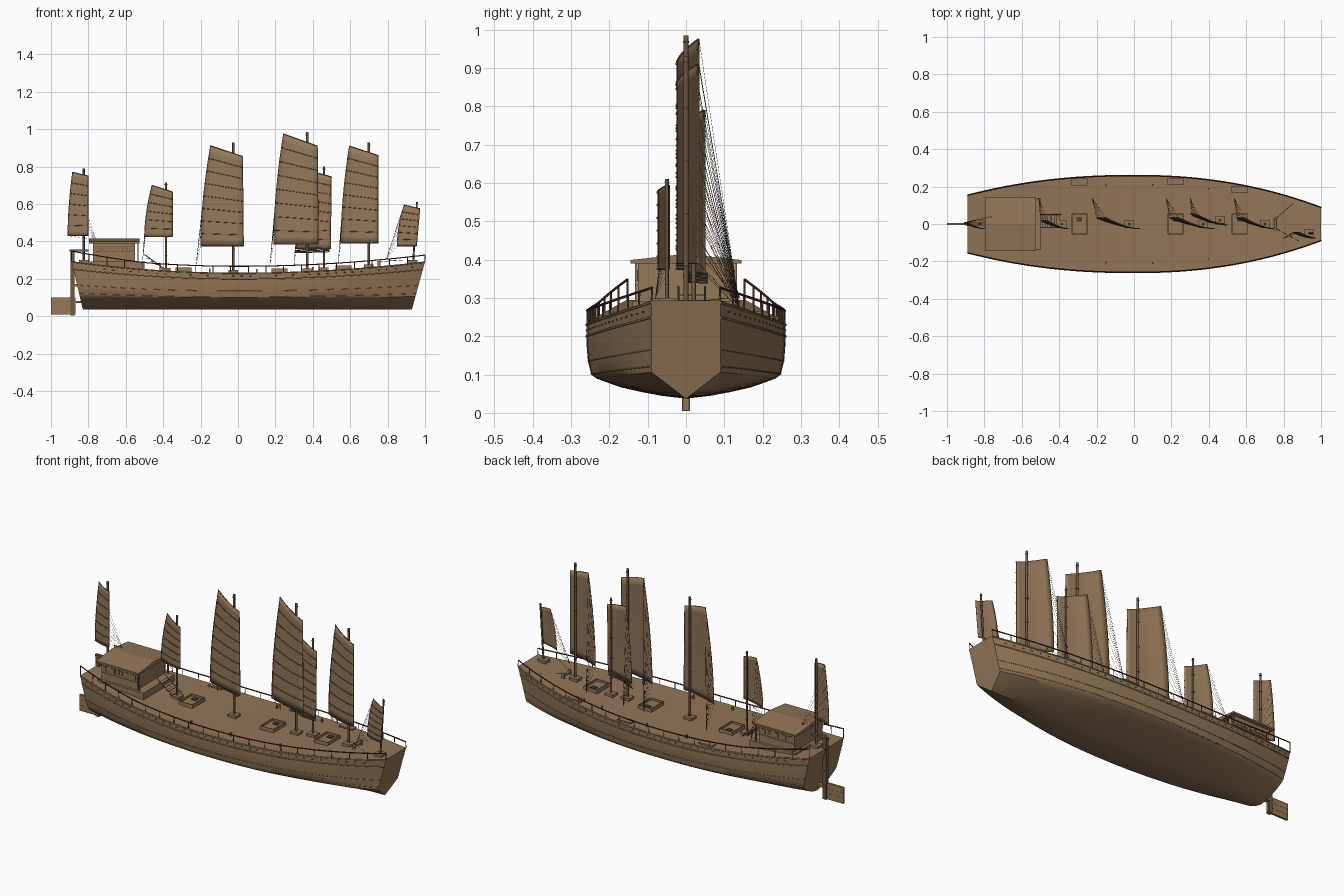
import bpy, bmesh, math
from mathutils import Vector

cube = bpy.data.objects.get("Cube")
if cube:
    bpy.data.objects.remove(cube)


def material(name, rgb):
    m = bpy.data.materials.new(name)
    m.use_nodes = True
    m.diffuse_color = (*rgb, 1)
    m.node_tree.nodes["Principled BSDF"].inputs["Base Color"].default_value = (*rgb, 1)
    return m


HULL = material("hull_wood", (0.3, 0.19, 0.097))
DECK = material("deck_wood", (0.29, 0.18, 0.097))
SAIL = material("sail_cloth", (0.295, 0.188, 0.1))
DARK = material("dark_wood", (0.075, 0.045, 0.025))
SPAR = material("spar_wood", (0.16, 0.1, 0.054))
RAIL = material("red_rail", (0.11, 0.016, 0.012))
ROPE = material("rope", (0.09, 0.057, 0.033))


def add_mesh(name, bm, *mats):
    me = bpy.data.meshes.new(name)
    bmesh.ops.recalc_face_normals(bm, faces=bm.faces)
    bm.to_mesh(me)
    bm.free()
    for m in mats:
        me.materials.append(m)
    ob = bpy.data.objects.new(name, me)
    bpy.context.collection.objects.link(ob)
    return ob


def smooth(ob, angle):
    bpy.ops.object.select_all(action='DESELECT')
    ob.select_set(True)
    bpy.context.view_layer.objects.active = ob
    bpy.ops.object.shade_smooth_by_angle(angle=math.radians(angle))


def boxes(name, spans, mat):
    """One object from boxes given as (x0, x1, y0, y1, z0, z1)."""
    bm = bmesh.new()
    for x0, x1, y0, y1, z0, z1 in spans:
        vs = bmesh.ops.create_cube(bm, size=1)["verts"]
        for v in vs:
            v.co = ((x0 + x1) / 2 + v.co.x * (x1 - x0), (y0 + y1) / 2 + v.co.y * (y1 - y0),
                    (z0 + z1) / 2 + v.co.z * (z1 - z0))
    return add_mesh(name, bm, mat)


def lines(name, paths, radius, mat, res=0):
    """Round bars or ropes along paths."""
    cu = bpy.data.curves.new(name, 'CURVE')
    cu.dimensions = '3D'
    cu.bevel_depth, cu.bevel_resolution, cu.use_fill_caps = radius, res, True
    for path in paths:
        sp = cu.splines.new('POLY')
        sp.points.add(len(path) - 1)
        for p, co in zip(sp.points, path):
            p.co = (*co, 1)
    cu.materials.append(mat)
    ob = bpy.data.objects.new(name, cu)
    bpy.context.collection.objects.link(ob)
    return ob


# Hull shape: sheer line, beam and section, sharpening to a V at the bow
KEEL = 0.037
SECTION = [(0, 0), (.25, .04), (.45, .09), (.65, .15), (.8, .22), (.9, .27),
           (.95, .32), (.985, .5), (1, .75), (1, 1)]


def sheer(x):
    return 0.233 + (0.06 if x > 0 else 0.078) * x * x


def beam(x):
    return 0.26 - (0.17 if x > 0 else 0.136) * abs(x) ** 2.2


def hull_point(x, wf, zf, side=1):
    bottom = -0.83 + (x + 0.89) * 1.76 / 1.89
    wf += (min(1, zf / .27) - wf) * max(0, (x - .6) / .4)
    return Vector((bottom + (x - bottom) * zf, side * wf * beam(x), KEEL + (sheer(x) - KEEL) * zf))


def side_point(x, zf, side):
    for (w0, z0), (w1, z1) in zip(SECTION, SECTION[1:]):
        if z0 <= zf <= z1:
            return hull_point(x, w0 + (w1 - w0) * (zf - z0) / (z1 - z0), zf, side)


N = 40
STATIONS = [-0.89 + 1.89 * i / N for i in range(N + 1)]
bm = bmesh.new()
rings = []
for x in STATIONS:
    right = [bm.verts.new(hull_point(x, w, z, -1)) for w, z in reversed(SECTION)]
    left = [bm.verts.new(hull_point(x, w, z)) for w, z in SECTION[1:]]
    rings.append(right + left)
for a, b in zip(rings, rings[1:]):
    for i in range(len(a)):
        j = (i + 1) % len(a)
        f = bm.faces.new((a[i], a[j], b[j], b[i]))
        f.material_index = 1 if j == 0 else 0
bm.faces.new(rings[0])
bm.faces.new(rings[-1])
smooth(add_mesh("hull", bm, HULL, DECK), 35)

# Wales, scuppers and railings on both sides
for side, label in ((1, "left"), (-1, "right")):
    for zf, r, m in ((.98, .003, HULL), (.83, .003, HULL), (.5, .0015, HULL), (.33, .002, HULL)):
        smooth_path = [side_point(x, zf, side) for x in STATIONS]
        lines(label + "_wale", [smooth_path], r, m, 1)
    dashes = []
    for i in range(40):
        x = -0.86 + i * 0.046
        dashes.append([side_point(x, .91, side), side_point(x + .012, .91, side)])
    lines(label + "_scuppers", dashes, .002, SPAR)
    top = []
    for x in STATIONS:
        p = hull_point(x, 1, 1, side)
        top.append(p + Vector((0, -side * .002, .034 + .05 * max(0, -x - .5))))
    lines(label + "_top_rail", [top], .0032, RAIL, 1)
    lines(label + "_rail_posts", [[hull_point(x, .99, 1, side), t]
                                  for x, t in list(zip(STATIONS, top))[::2]], .0025, SPAR)

# Rudder
boxes("rudder_blade", [(-1, -.87, -.005, .005, .008, .1)], HULL)
boxes("rudder_boards", [(-1, -.87, -.006, .006, z, z + .002) for z in (.008, .038, .068, .098)], HULL)
boxes("rudder_stock", [(-.895, -.873, -.011, .011, .005, .355)], SPAR)
boxes("rudder_head", [(-.9, -.8, -.008, .008, .345, .357)], SPAR)
boxes("stern_bracket", [(-.88, -.82, -.014, .014, z, z + .012) for z in (.07, .16, .25)], HULL)

# Cabin with low gabled roof and framed windows
boxes("cabin_platform", [(-.79, -.5, -.14, .14, .24, .292)], DECK)
boxes("cabin_walls", [(-.775, -.55, -.125, .125, .28, .393)], HULL)
bm = bmesh.new()
ends = []
for x in (-.797, -.527):
    ends.append([bm.verts.new((x, y, z)) for y, z in
                 ((-.145, .39), (.145, .39), (.145, .399), (0, .415), (-.145, .399))])
bmesh.ops.contextual_create(bm, geom=ends[0])
bmesh.ops.contextual_create(bm, geom=ends[1])
for i in range(5):
    j = (i + 1) % 5
    bm.faces.new((ends[0][i], ends[0][j], ends[1][j], ends[1][i]))
add_mesh("cabin_roof", bm, DECK)
frames, panes, sills = [], [], []
for side in (-1, 1):
    y = side * .125
    for i in range(5):
        x = -.762 + i * .043
        frames.append((x, x + .031, y - .002, y + .002, .344, .373))
        panes += [(x + d, x + d + .011, y - .003, y + .003, .348, .369) for d in (.003, .017)]
    sills.append((-.778, -.547, y - .004, y + .004, .332, .335))
boxes("window_frames", frames, SPAR)
boxes("window_panes", panes, HULL)
boxes("window_sills", sills, HULL)
boxes("eave_posts", [(-.537, -.531, y - .003, y + .003, .28, .39) for y in (-.13, .13)], HULL)
lines("cabin_stairs", [[(-.5, y, .33), (-.39, y, .25)] for y in (-.02, 0.05)], .0025, SPAR)
boxes("stair_treads", [(-.49 + i * .024, -.47 + i * .024, -.02, .05, .305 - i * .015, .309 - i * .015)
                       for i in range(4)], DECK)

# Cargo hatches with raised coaming, and side benches
for x in (-.292, .222, .565):
    z, h, t = sheer(x), .043, .005
    boxes("hatch_coaming", [(x - h, x + h, -.057, -.052, z - .01, z + .02),
                            (x - h, x + h, .052, .057, z - .01, z + .02),
                            (x - h, x - h + t, -.052, .052, z - .01, z + .02),
                            (x + h - t, x + h, -.052, .052, z - .01, z + .02)], HULL)
    boxes("hatch_cover", [(x - h + t, x + h - t, -.052, .052, z - .01, z + .009)], DECK)
    boxes("hatch_grip", [(x - .015, x + .015, .014, .038, z, z + .014)], DARK)
    b = beam(x)
    boxes("side_bench", [(x - h, x + h, b - .045, b - .008, z + .004, z + .012)], DECK)

# Bollards along the deck and a windlass near the bow
boxes("bollards", [(x - .004, x + .004, s * (beam(x) - .05) - .004, s * (beam(x) - .05) + .004,
                    sheer(x) - .01, sheer(x) + .02)
                   for x in (-.15, .1, .4) for s in (-1, 1)], HULL)
lines("windlass_drum", [[(.755, -.03, .283), (.755, .03, .283)]], .007, HULL, 2)
boxes("windlass_stands", [(.747, .763, s * .03 - .004, s * .03 + .004, .255, .295) for s in (-1, 1)], HULL)


def rig(name, bl, br, zb, tl, ztl, tr, ztr, mast, mast_top, y0, battens, anchor):
    """A mast, a battened sail and its sheet ropes."""
    width = br - bl
    depth = min(.057, width * .28)

    def at(u, v):
        aft = bl + (tl - bl) * v ** 1.8
        luff = br + (tr - br) * v
        top = ztl + (ztr - ztl) * u
        return Vector((aft + (luff - aft) * u, y0 - .023 + depth * (1 - u) ** 1.6, zb + (top - zb) * v))

    bm = bmesh.new()
    nu, nv = 8, 14
    grid = [[bm.verts.new(at(i / nu, j / nv)) for i in range(nu + 1)] for j in range(nv + 1)]
    for a, b in zip(grid, grid[1:]):
        for i in range(nu):
            bm.faces.new((a[i], a[i + 1], b[i + 1], b[i]))
    sail = add_mesh(name + "_sail", bm, SAIL)
    solid = sail.modifiers.new("thickness", 'SOLIDIFY')
    solid.thickness, solid.offset = .002, 0
    smooth(sail, 40)
    rows = [k / battens for k in range(battens + 1)]
    front = Vector((0, -.0025, 0))
    lines(name + "_battens", [[at(i / nu, v) + front for i in range(nu + 1)] for v in rows], .0022, SPAR, 1)
    lines(name + "_sail_edges", [[at(u, j / nv) for j in range(nv + 1)] for u in (0, 1)], .0015, SPAR, 1)
    lines(name + "_sheets", [[at(0, v), Vector(anchor)] for v in rows], .0005, ROPE)
    foot = Vector((mast[0], y0, sheer(mast[0]) - .02))
    head = Vector((mast[1], y0, mast_top))
    r = .0047 + .004 * (mast_top - .5)
    lines(name + "_mast", [[foot, head]], r, SPAR, 3)
    lines(name + "_mast_rings", [[foot.lerp(head, t), foot.lerp(head, t + .006)]
                                 for t in (.2, .4, .6, .8, .975)], r + .0015, DARK, 2)
    x, z = foot.x, foot.z + .02
    boxes(name + "_mast_step", [(x - .025, x + .025, y0 - .022, y0 + .022, z - .01, z + .014)], DECK)


rig("stern", -.91, -.80, .43, -.885, .77, -.80, .75, (-.825, -.825), .79, 0, 6, (-.76, .04, .41))
rig("mizzen", -.50, -.35, .425, -.46, .70, -.35, .665, (-.385, -.385), .715, 0, 6, (-.51, .14, .3))
rig("main_aft", -.20, .03, .375, -.147, .912, .025, .855, (-.025, -.025), .93, 0, 8, (-.225, .14, .27))
rig("main", .19, .43, .385, .243, .975, .425, .91, (.37, .37), .985, 0, 8, (.17, .14, .27))
rig("middle", .31, .495, .36, .345, .79, .5, .745, (.46, .46), .80, .02, 8, (.3, .14, .27))
rig("fore", .55, .75, .39, .595, .91, .75, .86, (.70, .70), .93, 0, 8, (.535, .14, .28))
rig("bow", .85, .955, .375, .888, .595, .973, .575, (.935, .957), .61, -.05, 6, (.79, -.08, .3))

# Furled foot of the middle sail
lines("furled_sail_foot", [[(.30 + i * .006, .055, .34 + i * .006), (.4, .01, .342 + i * .006),
                            (.49, 0, .345 + i * .006)] for i in range(5)], .003, SPAR, 1)
# Bow stays
lines("bow_stays", [[(.75, .02, .29), (.85, .11, .3)], [(.75, -.02, .29), (.88, -.09, .3)]], .0008, ROPE)
